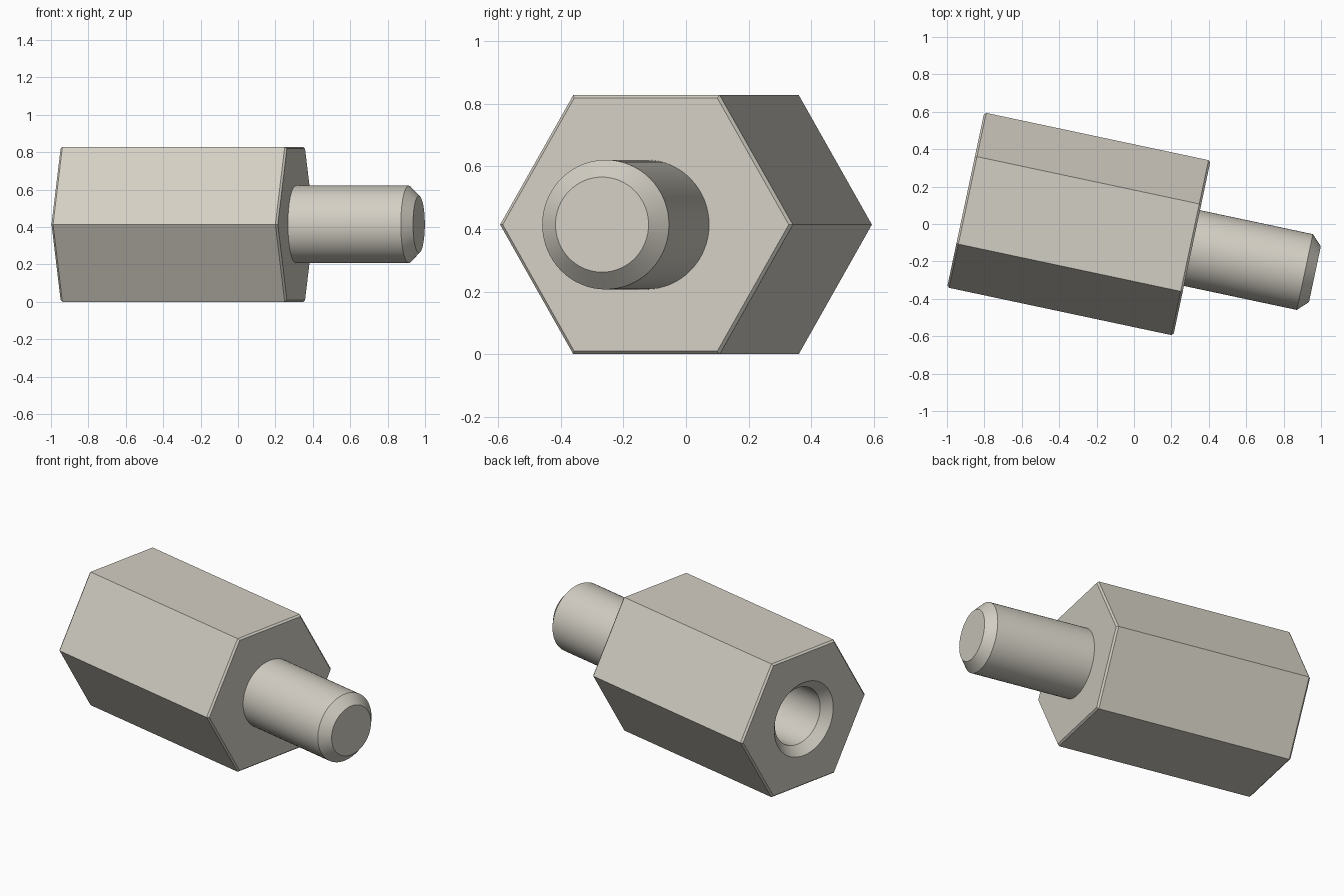
import bpy
import bmesh
from math import cos, sin, pi, radians

cube = bpy.data.objects.get("Cube")
if cube:
    bpy.data.objects.remove(cube, do_unlink=True)

# Main dimensions
TILT = radians(-12)
HALF_FLATS = 0.414
CORNER = HALF_FLATS / cos(pi / 6)
BODY = 1.237
STUD = 0.672
STUD_R = 0.207
BORE_R = 0.175
EDGE = 0.011
START = (-0.9, 0.1286, HALF_FLATS)

metal = bpy.data.materials.new("warm grey metal")
metal.use_nodes = True
colour = (0.65, 0.62, 0.55, 1)
metal.diffuse_color = colour
metal.node_tree.nodes["Principled BSDF"].inputs["Base Color"].default_value = colour


def turned(name, profile, sides):
    """Closed solid around the local x axis from (position, radius) pairs."""
    bm = bmesh.new()
    rings = []
    for x, r in profile:
        angles = [2 * pi * i / sides for i in range(sides)]
        rings.append([bm.verts.new((x, r * cos(a), r * sin(a))) for a in angles])
    for a, b in zip(rings, rings[1:]):
        for i in range(sides):
            j = (i + 1) % sides
            bm.faces.new((a[i], a[j], b[j], b[i]))
    bm.faces.new(rings[0])
    bm.faces.new(rings[-1])
    bmesh.ops.recalc_face_normals(bm, faces=bm.faces)
    mesh = bpy.data.meshes.new(name)
    bm.to_mesh(mesh)
    bm.free()
    obj = bpy.data.objects.new(name, mesh)
    bpy.context.collection.objects.link(obj)
    mesh.materials.append(metal)
    obj.location = START
    obj.rotation_euler.z = TILT
    return obj


def activate(obj):
    bpy.ops.object.select_all(action="DESELECT")
    obj.select_set(True)
    bpy.context.view_layer.objects.active = obj


# Hexagonal body with fine chamfers on both ends
body = turned("hex_body", [(0, CORNER - EDGE), (EDGE, CORNER),
                           (BODY - EDGE, CORNER), (BODY, CORNER - EDGE)], 6)

# Countersunk blind bore in the far end
bore = turned("bore_cutter", [(-0.05, BORE_R + 0.102), (0.052, BORE_R), (0.95, BORE_R)], 64)
bore.hide_render = True
cut = body.modifiers.new("bore", "BOOLEAN")
cut.operation = "DIFFERENCE"
cut.solver = "EXACT"
cut.object = bore
activate(body)
bpy.ops.object.modifier_apply(modifier=cut.name)
bpy.data.objects.remove(bore, do_unlink=True)

# Round stud with a chamfered tip
stud = turned("stud", [(BODY - 0.02, STUD_R), (BODY + STUD - 0.055, STUD_R),
                       (BODY + STUD, STUD_R - 0.055)], 64)

for part in (body, stud):
    activate(part)
    bpy.ops.object.shade_smooth_by_angle(angle=radians(25))
